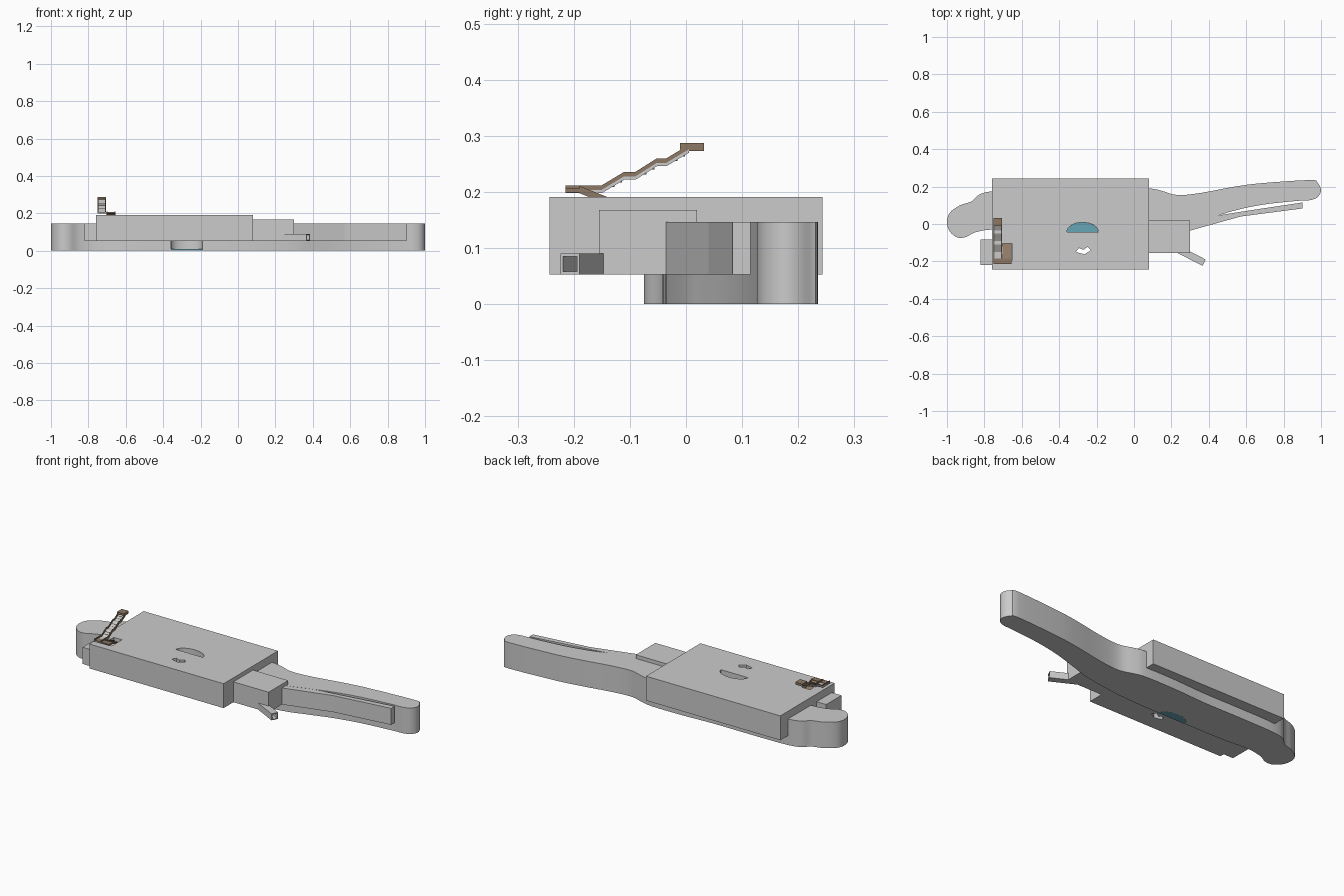
import bpy, bmesh, math
from mathutils import Vector

if "Cube" in bpy.data.objects:
    bpy.data.objects.remove(bpy.data.objects["Cube"])


def make_object(name, bm, material=None):
    bmesh.ops.recalc_face_normals(bm, faces=bm.faces)
    mesh = bpy.data.meshes.new(name)
    bm.to_mesh(mesh)
    bm.free()
    ob = bpy.data.objects.new(name, mesh)
    bpy.context.collection.objects.link(ob)
    if material:
        mesh.materials.append(material)
    return ob


def prism(name, pts, z0, z1, material=None):
    """Extrude a plan outline from z0 up to z1."""
    bm = bmesh.new()
    face = bm.faces.new([bm.verts.new((x, y, z0)) for x, y in pts])
    ext = bmesh.ops.extrude_face_region(bm, geom=[face])["geom"]
    bmesh.ops.translate(bm, vec=(0, 0, z1 - z0),
                        verts=[g for g in ext if isinstance(g, bmesh.types.BMVert)])
    return make_object(name, bm, material)


def box(name, x0, x1, y0, y1, z0, z1, material=None):
    return prism(name, [(x0, y0), (x1, y0), (x1, y1), (x0, y1)], z0, z1, material)


def ribbon(name, path, x0, x1, below, above, material=None):
    """Sweep a (y, z) path across x as a slab."""
    bm = bmesh.new()
    prof = [(y, z + above) for y, z in path] + [(y, z - below) for y, z in reversed(path)]
    face = bm.faces.new([bm.verts.new((x0, y, z)) for y, z in prof])
    ext = bmesh.ops.extrude_face_region(bm, geom=[face])["geom"]
    bmesh.ops.translate(bm, vec=(x1 - x0, 0, 0),
                        verts=[g for g in ext if isinstance(g, bmesh.types.BMVert)])
    return make_object(name, bm, material)


def cut(ob, cutter):
    cutter.hide_render = True
    mod = ob.modifiers.new("cut", 'BOOLEAN')
    mod.object, mod.operation, mod.solver = cutter, 'DIFFERENCE', 'EXACT'
    bpy.context.view_layer.objects.active = ob
    bpy.ops.object.modifier_apply(modifier=mod.name)
    bpy.data.objects.remove(cutter, do_unlink=True)


def smooth_outline(pts, steps=4):
    """Closed Catmull-Rom curve through the points."""
    out, n = [], len(pts)
    for i in range(n):
        a, b, c, d = (Vector(pts[(i + k) % n]) for k in (-1, 0, 1, 2))
        for s in range(steps):
            t = s / steps
            p = 0.5 * (2 * b + (c - a) * t + (2 * a - 5 * b + 4 * c - d) * t * t
                       + (3 * b - a - 3 * c + d) * t ** 3)
            out.append((p.x, p.y))
    return out


def material(name, color):
    m = bpy.data.materials.new(name)
    m.diffuse_color = color
    m.use_nodes = True
    m.node_tree.nodes["Principled BSDF"].inputs["Base Color"].default_value = m.diffuse_color
    return m


brown = material("brown_wood", (0.27, 0.19, 0.13, 1))
teal = material("teal_water", (0.13, 0.38, 0.46, 1))

# Winding ground body
ground_pts = [(-1, .01), (-.985, .06), (-.93, .10), (-.87, .12), (-.835, .152), (-.79, .17),
              (-.7, .178), (-.5, .18), (-.3, .18), (-.1, .19), (.08, .19), (.15, .177), (.23, .155),
              (.35, .165), (.54, .20), (.68, .218), (.94, .235), (.982, .22), (1, .18),
              (.983, .145), (.945, .128), (.88, .124), (.70, .105), (.55, .075), (.40, .03),
              (.30, .0), (.1, -.03), (-.1, -.041), (-.27, -.041), (-.45, -.041), (-.6, -.04),
              (-.76, -.03), (-.85, -.045), (-.90, -.07), (-.945, -.072), (-.985, -.04)]
ground = prism("ground_body", smooth_outline(ground_pts), 0, .147)

# Main hall and its attached blocks
hall = box("main_hall", -.76, .08, -.243, .243, .053, .191)
side_block = box("side_block", .08, .30, -.155, .02, .053, .168)
box("end_block", -.82, -.755, -.218, -.082, .053, .147)
prism("long_wedge", [(.29, -.038), (.57, .04), (.90, .083), (.90, .115), (.70, .085),
                     (.55, .062), (.29, .02)], .053, .1465)

# Half-round pool under a matching opening
def half_disc(r):
    return [(-.275 + r * math.cos(math.pi * i / 24),
             -.042 + .6 * r * math.sin(math.pi * i / 24)) for i in range(25)]

for part in (hall, ground):
    cut(part, prism("pool_cutter", half_disc(.084), -.1, .4))
prism("pool", half_disc(.0835), 0, .008, teal)

# Small irregular shaft through the hall
shaft = [(-.31, -.15), (-.295, -.128), (-.27, -.138), (-.248, -.122), (-.23, -.14), (-.265, -.162)]
cut(hall, prism("shaft_cutter", shaft, -.1, .4))

# Stair well in the hall roof
cut(hall, box("well_cutter", -.703, -.652, -.195, -.105, .165, .4))

# Angled open duct leaving the side block
d = Vector((.155, -.055)).normalized()
n = Vector((-d.y, d.x))

def duct_plan(start, end, half):
    c = Vector((.375, -.207))
    c0, c1 = c - d * start, c + d * end
    return [tuple(p) for p in (c0 - n * half, c1 - n * half, c1 + n * half, c0 + n * half)]

d = Vector((.145, -.075)).normalized()
n = Vector((-d.y, d.x))
duct = prism("angled_duct", duct_plan(.18, 0, .019), .053, .09)
cut(duct, prism("duct_cutter", duct_plan(.15, .05, .014), .058, .085))

# Outside stair: stepped flight, landing and flight down into the well
up_path = [(-.215, .202), (-.15, .202), (-.11, .226), (-.09, .226), (-.052, .250),
           (-.035, .250), (.005, .274)]
down_path = [(-.19, .202), (-.105, .168)]
ribbon("upper_stair_slab", up_path, -.75, -.706, .004, .002)
ribbon("lower_stair_slab", down_path, -.703, -.654, .004, .003, brown)
box("stair_landing", -.75, -.654, -.215, -.185, .199, .206, brown)
for i, x in enumerate((-.75, -.711)):
    ribbon(f"upper_stair_rail_{i}", up_path, x, x + .005, .001, .010, brown)
for i, x in enumerate((-.703, -.659)):
    ribbon(f"lower_stair_rail_{i}", down_path, x, x + .005, .001, .009, brown)
for i, (y0, z0) in enumerate(((-.137, .209), (-.124, .217), (-.080, .231), (-.066, .240),
                              (-.025, .255), (-.012, .263))):
    box(f"stair_tread_{i}", -.745, -.711, y0, y0 + .010, z0, z0 + .004, brown)
box("stair_top_post", -.75, -.706, -.011, .004, .276, .287, brown)
box("stair_top_platform", -.75, -.706, .003, .032, .273, .287, brown)

# Smooth the curved ground walls, keep edges sharp
bpy.ops.object.select_all(action='DESELECT')
ground.select_set(True)
bpy.context.view_layer.objects.active = ground
bpy.ops.object.shade_smooth_by_angle(angle=math.radians(30))
